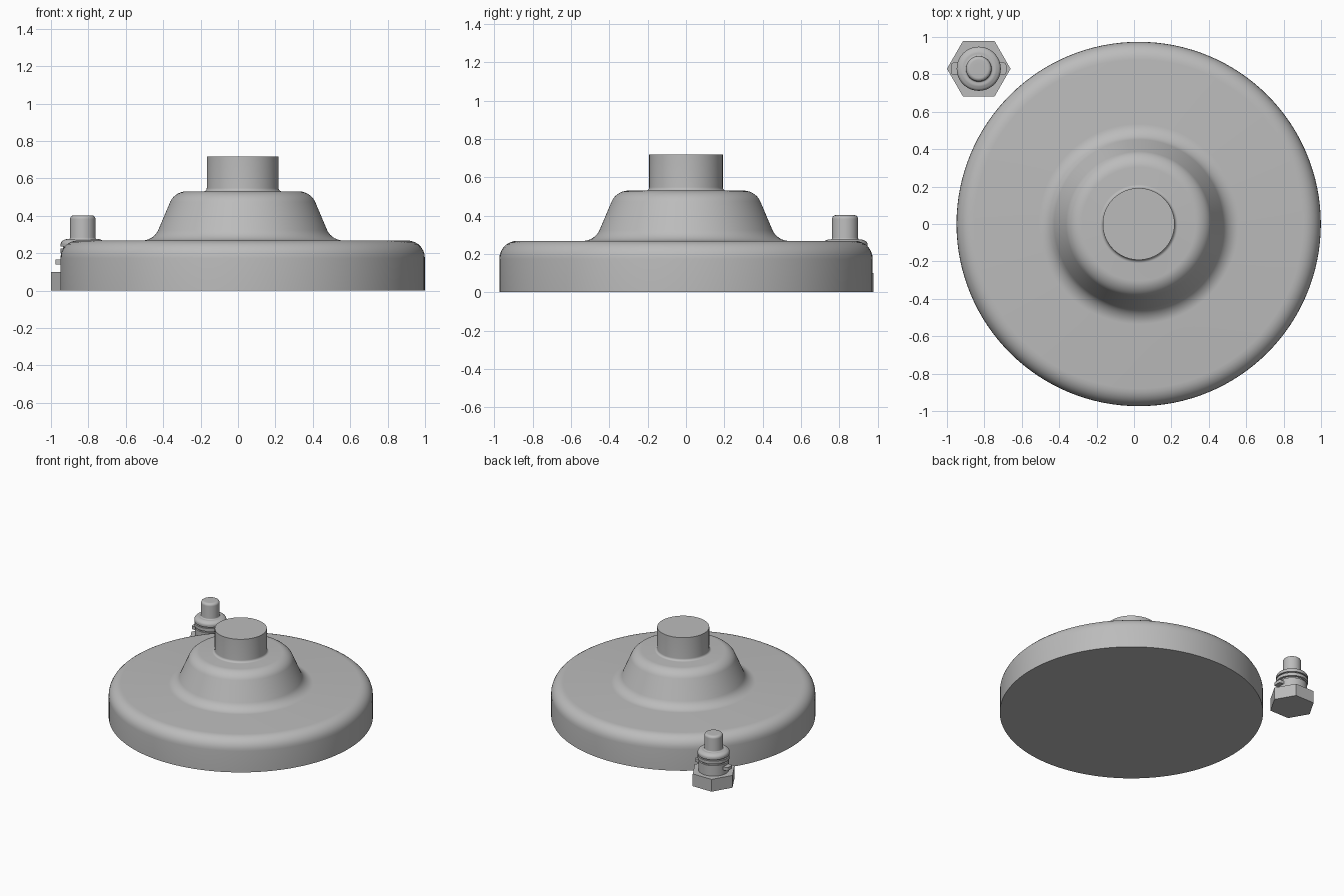
import bpy, bmesh, math
from mathutils import Matrix

if "Cube" in bpy.data.objects:
    bpy.data.objects.remove(bpy.data.objects["Cube"])

steel = bpy.data.materials.new("plain_grey")
steel.diffuse_color = (0.5, 0.5, 0.5, 1)
steel.use_nodes = True
steel.node_tree.nodes["Principled BSDF"].inputs["Base Color"].default_value = steel.diffuse_color


def finish(name, bm, loc, smooth=True):
    bmesh.ops.recalc_face_normals(bm, faces=bm.faces[:])
    mesh = bpy.data.meshes.new(name)
    bm.to_mesh(mesh)
    bm.free()
    obj = bpy.data.objects.new(name, mesh)
    obj.location = loc
    bpy.context.collection.objects.link(obj)
    mesh.materials.append(steel)
    if smooth:
        bpy.ops.object.select_all(action='DESELECT')
        obj.select_set(True)
        bpy.context.view_layer.objects.active = obj
        bpy.ops.object.shade_smooth_by_angle(angle=math.radians(30))
    return obj


def rounded(corners, steps=7):
    """Profile of (radius, z, trim): each corner is rounded with a quadratic curve."""
    pts = []
    for i, (r, z, trim) in enumerate(corners):
        if not trim:
            pts.append((r, z))
            continue
        ends = []
        for j in (i - 1, i + 1):
            dr, dz = corners[j][0] - r, corners[j][1] - z
            k = trim / math.hypot(dr, dz)
            ends.append((r + dr * k, z + dz * k))
        a, b = ends
        for s in range(steps + 1):
            t = s / steps
            # weight 0.8 keeps the curve close to a circular arc
            w = (1 - t) ** 2, 1.5 * t * (1 - t), t * t
            n = sum(w)
            pts.append(tuple((w[0] * a[c] + w[1] * (r, z)[c] + w[2] * b[c]) / n for c in (0, 1)))
    return pts


def lathe(name, corners, loc, sides):
    bm = bmesh.new()
    rings = []
    for r, z in rounded(corners):
        rings.append([bm.verts.new((r * math.cos(2 * math.pi * i / sides),
                                    r * math.sin(2 * math.pi * i / sides), z))
                      for i in range(sides)])
    for lo, hi in zip(rings, rings[1:]):
        for i in range(sides):
            j = (i + 1) % sides
            bm.faces.new((lo[i], lo[j], hi[j], hi[i]))
    bm.faces.new(rings[0][::-1])
    bm.faces.new(rings[-1])
    return finish(name, bm, loc)


# Round base with raised hub and short post
lathe("base_disc", [
    (0.974, 0, 0), (0.974, 0.268, 0.095), (0.475, 0.268, 0.06),
    (0.364, 0.53, 0.06), (0.192, 0.53, 0.018), (0.192, 0.718, 0)],
    (0.025, 0, 0), 128)

pin = (-0.83, 0.83, 0)

# Hexagonal foot of the separate pin
bm = bmesh.new()
bmesh.ops.create_cone(bm, cap_ends=True, segments=6, radius1=0.17, radius2=0.17, depth=0.1,
                      matrix=Matrix.Translation((0, 0, 0.05)) @ Matrix.Rotation(math.pi / 2, 4, 'Z'))
foot = finish("hex_foot", bm, pin, False)
# Put two corners on the x axis
if max(v.co.x for v in foot.data.vertices) < 0.16:
    foot.data.transform(Matrix.Rotation(math.pi / 6, 4, 'Z'))

# Pin body with grooved collar, shoulder and rounded tip
lathe("pin_body", [
    (0.112, 0.09, 0), (0.112, 0.185, 0), (0.1, 0.185, 0), (0.1, 0.2, 0),
    (0.118, 0.2, 0), (0.118, 0.225, 0), (0.106, 0.225, 0), (0.106, 0.235, 0),
    (0.118, 0.235, 0), (0.118, 0.262, 0.014), (0.09, 0.275, 0.006), (0.068, 0.275, 0.008),
    (0.068, 0.402, 0.02), (0.03, 0.402, 0)], pin, 48)

# Locking lugs on both sides
for side, label in ((-1, "left"), (1, "right")):
    bm = bmesh.new()
    bmesh.ops.create_cube(bm, size=1, matrix=Matrix.Translation((side * 0.12, 0, 0.153))
                          @ Matrix.Diagonal((0.054, 0.066, 0.026, 1)))
    ends = [e for e in bm.edges if all(v.co.x * side > 0.13 for v in e.verts)
            and abs(e.verts[0].co.z - e.verts[1].co.z) > 0.01]
    bmesh.ops.bevel(bm, geom=ends, offset=0.012, segments=3, profile=0.5, affect='EDGES')
    finish(label + "_lug", bm, pin)
